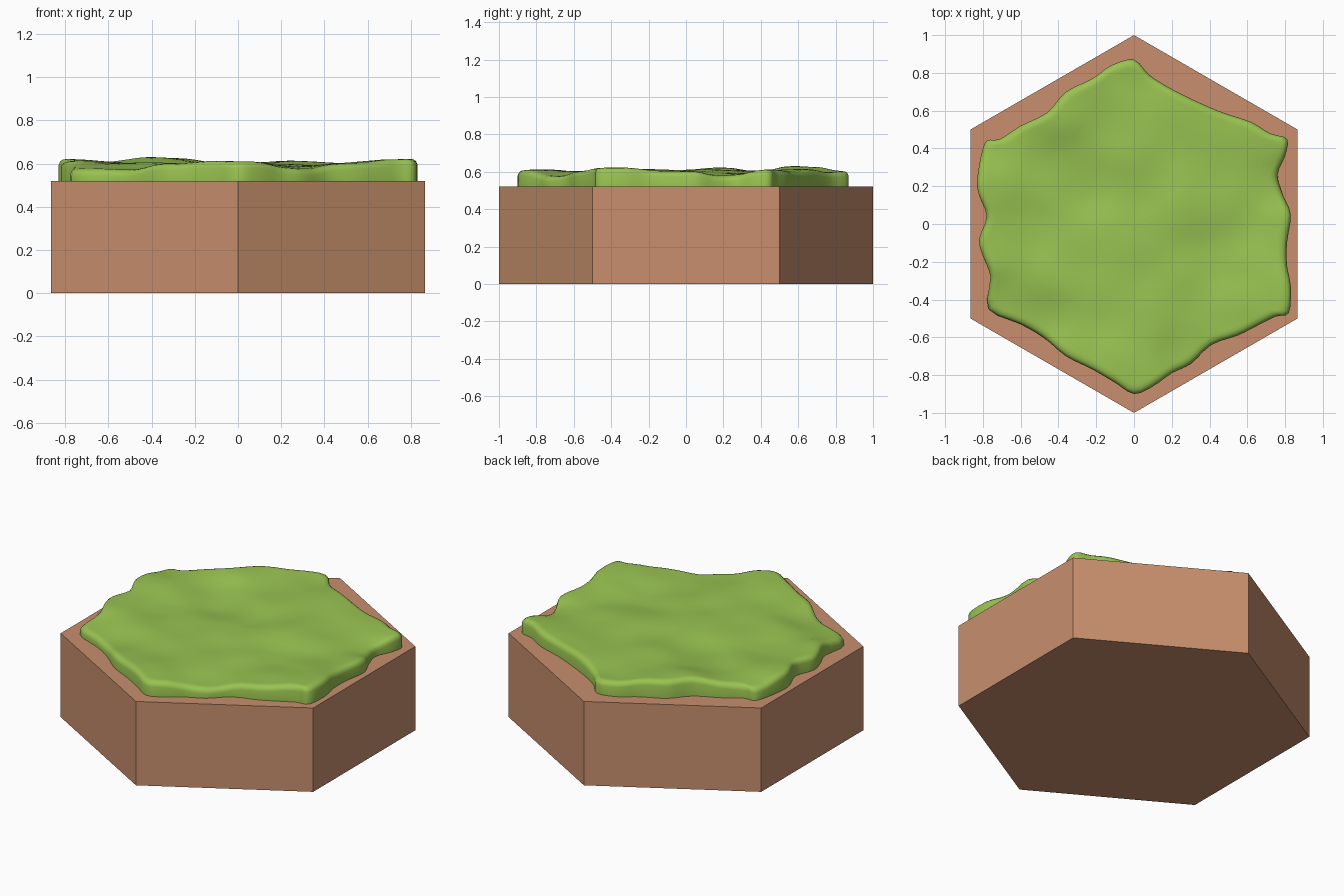
import bpy, bmesh, math
from mathutils import Vector, noise

if "Cube" in bpy.data.objects:
    bpy.data.objects.remove(bpy.data.objects["Cube"])


def material(name, rgb):
    m = bpy.data.materials.new(name)
    m.diffuse_color = (*rgb, 1)
    m.use_nodes = True
    m.node_tree.nodes["Principled BSDF"].inputs["Base Color"].default_value = m.diffuse_color
    return m


def add_object(name, bm, mat):
    bmesh.ops.recalc_face_normals(bm, faces=bm.faces)
    me = bpy.data.meshes.new(name)
    bm.to_mesh(me)
    bm.free()
    me.materials.append(mat)
    ob = bpy.data.objects.new(name, me)
    bpy.context.collection.objects.link(ob)
    return ob


BASE_TOP = 0.52
earth = material("earth brown", (0.578, 0.275, 0.153))
grass = material("grass green", (0.320, 0.546, 0.083))

# Hexagonal earth block, corners pointing front and back
bm = bmesh.new()
ring = [(math.sin(k * math.pi / 3), math.cos(k * math.pi / 3)) for k in range(6)]
low = bm.faces.new([bm.verts.new((x, y, 0)) for x, y in ring])
up = bmesh.ops.extrude_face_region(bm, geom=[low])
bmesh.ops.translate(bm, vec=(0, 0, BASE_TOP),
                    verts=[g for g in up["geom"] if isinstance(g, bmesh.types.BMVert)])
if not any(all(v.co.z < 1e-5 for v in f.verts) for f in bm.faces):
    bm.faces.new([v for v in low.verts])
add_object("earth_block", bm, earth)

# Ragged turf outline, clockwise from the back corner
outline = [
    (0, .87), (.08, .79), (.19, .72), (.33, .65), (.47, .59), (.62, .54), (.72, .48),
    (.81, .45), (.80, .36), (.76, .26), (.79, .15), (.83, .05), (.81, -.10), (.81, -.22),
    (.83, -.33), (.82, -.47), (.75, -.49), (.65, -.54), (.55, -.59), (.41, -.64),
    (.30, -.74), (.20, -.79), (.10, -.86), (0, -.90), (-.10, -.84), (-.22, -.77),
    (-.36, -.70), (-.48, -.60), (-.60, -.53), (-.77, -.45), (-.76, -.28), (-.80, -.17),
    (-.82, -.08), (-.78, .04), (-.82, .15), (-.83, .23), (-.81, .36), (-.78, .44),
    (-.71, .45), (-.60, .52), (-.46, .59), (-.36, .70), (-.22, .77), (-.12, .84)]

# Turf height hints (x, y, z) blended over the surface
hints = [
    (0, .87, .60), (-.36, .70, .63), (.33, .65, .61), (.81, .45, .615), (.77, .2, .575),
    (.82, 0, .60), (.82, -.47, .625), (.5, -.6, .60), (.3, -.72, .575), (0, -.9, .615),
    (-.3, -.72, .605), (-.55, -.55, .575), (-.77, -.45, .57), (-.8, -.15, .62),
    (-.82, .2, .63), (-.79, .43, .60), (0, 0, .60), (-.3, .25, .58), (.35, .15, .605),
    (.35, -.25, .59), (-.35, -.2, .605), (0, .45, .605), (.05, -.5, .60), (-.5, 0, .595)]


def height(x, y):
    total = weight = 0
    for hx, hy, hz in hints:
        w = 1 / ((x - hx) ** 2 + (y - hy) ** 2 + 0.012) ** 2
        total += w * hz
        weight += w
    bumps = 0.014 * noise.noise(Vector((x * 4.2, y * 4.2, 1.7)))
    return min(0.64, total / weight + bumps)


# Smooth the outline with a Catmull-Rom curve
STEPS = 3
n = len(outline)
pts = []
for i in range(n):
    a, b, c, d = (Vector(outline[(i + k) % n]) for k in (-1, 0, 1, 2))
    for s in range(STEPS):
        t = s / STEPS
        pts.append(0.5 * (2 * b + (c - a) * t + (2 * a - 5 * b + 4 * c - d) * t * t
                          + (3 * b - a - 3 * c + d) * t ** 3))

# Turf: wall, rounded shoulder, then rings towards the centre
profile = [(1, None), (1, .030), (.993, .014), (.978, .004), (.955, 0)]
profile += [(r / 16, 0) for r in range(15, 0, -1)]
bm = bmesh.new()
rings = []
for scale, drop in profile:
    row = []
    for p in pts:
        x, y = p * scale
        z = BASE_TOP if drop is None else height(x, y) - drop
        row.append(bm.verts.new((x, y, z)))
    rings.append(row)
m = len(pts)
for r0, r1 in zip(rings, rings[1:]):
    for i in range(m):
        j = (i + 1) % m
        bm.faces.new((r0[i], r0[j], r1[j], r1[i]))
centre = bm.verts.new((0, 0, height(0, 0)))
for i in range(m):
    bm.faces.new((rings[-1][i], rings[-1][(i + 1) % m], centre))
bm.faces.new(rings[0])
turf = add_object("grass_turf", bm, grass)
for f in turf.data.polygons:
    f.use_smooth = len(f.vertices) <= 4
